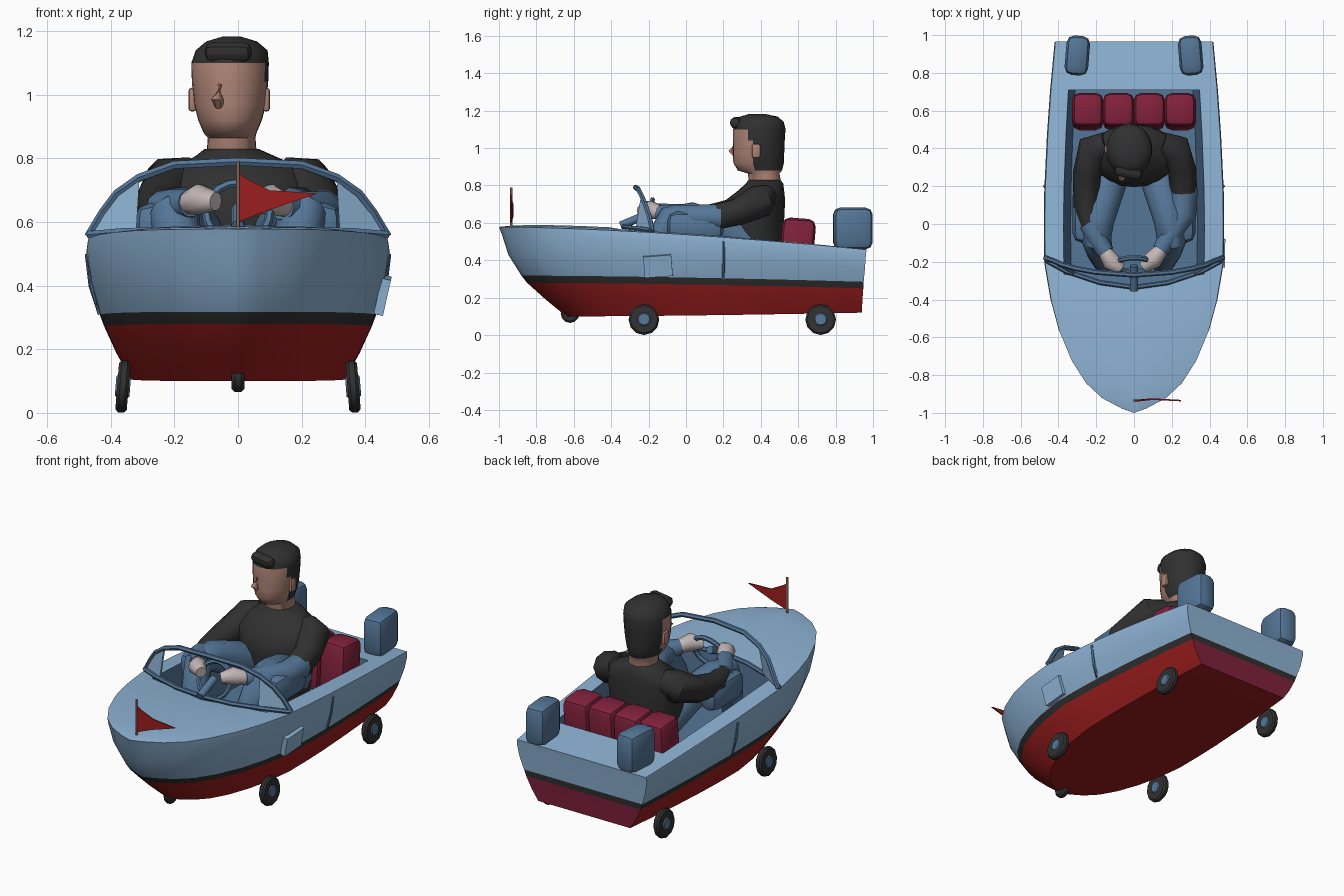
import bpy, bmesh, math
from mathutils import Vector

if "Cube" in bpy.data.objects:
    bpy.data.objects.remove(bpy.data.objects["Cube"])


def mat(name, r, g, b):
    m = bpy.data.materials.new(name)
    m.diffuse_color = (r, g, b, 1)
    m.use_nodes = True
    m.node_tree.nodes["Principled BSDF"].inputs["Base Color"].default_value = m.diffuse_color
    return m


LIGHT = mat("light blue", .27, .45, .66)
DARK = mat("denim blue", .09, .18, .31)
RED = mat("red", .34, .013, .013)
BLACK = mat("black", .03, .03, .03)
MAROON = mat("maroon", .22, .015, .045)
SKIN = mat("skin", .42, .23, .18)
HAND = mat("pale hand", .55, .47, .47)


def finish(bm, name, mats, rule=None, angle=40):
    """Turn a bmesh into a named object, coloured by rule and shaded."""
    bmesh.ops.remove_doubles(bm, verts=bm.verts, dist=.0005)
    bmesh.ops.recalc_face_normals(bm, faces=bm.faces)
    if rule:
        for f in bm.faces:
            f.material_index = rule(f.calc_center_median())
    me = bpy.data.meshes.new(name)
    bm.to_mesh(me)
    bm.free()
    ob = bpy.data.objects.new(name, me)
    bpy.context.collection.objects.link(ob)
    for m in mats:
        me.materials.append(m)
    bpy.ops.object.select_all(action='DESELECT')
    ob.select_set(True)
    bpy.context.view_layer.objects.active = ob
    bpy.ops.object.shade_smooth_by_angle(angle=math.radians(angle))
    return ob


def loft(name, rings, mats, rule=None, angle=50):
    bm = bmesh.new()
    vs = [[bm.verts.new(p) for p in r] for r in rings]
    n = len(vs[0])
    for a, b in zip(vs, vs[1:]):
        for k in range(n):
            bm.faces.new((a[k], a[(k + 1) % n], b[(k + 1) % n], b[k]))
    bm.faces.new(vs[0])
    bm.faces.new(vs[-1])
    return finish(bm, name, mats, rule, angle)


def stack(name, secs, mats, rule=None, n=20):
    """Horizontal ellipses (x, y, z, rx, ry)."""
    a = [2 * math.pi * k / n for k in range(n)]
    return loft(name, [[(x + rx * math.cos(t), y + ry * math.sin(t), z) for t in a]
                       for x, y, z, rx, ry in secs], mats, rule)


def limb(name, pts, m, n=10):
    """Tube through points (x, y, z, radius)."""
    P = [Vector(p[:3]) for p in pts]
    rings = []
    for i, p in enumerate(P):
        t = (P[min(i + 1, len(P) - 1)] - P[max(i - 1, 0)]).normalized()
        ref = Vector((0, 1, 0)) if abs(t.z) > .97 else Vector((0, 0, 1))
        s = t.cross(ref).normalized()
        u = s.cross(t)
        rings.append([p + pts[i][3] * (s * math.cos(a) + u * math.sin(a))
                      for a in (2 * math.pi * k / n for k in range(n))])
    return loft(name, rings, [m])


def box(name, loc, size, m, bevel=0, rot=(0, 0, 0), seg=2):
    bm = bmesh.new()
    bmesh.ops.create_cube(bm, size=1)
    bmesh.ops.scale(bm, vec=size, verts=bm.verts)
    if bevel:
        bmesh.ops.bevel(bm, geom=bm.edges[:], offset=bevel, segments=seg, profile=.5, affect='EDGES')
    ob = finish(bm, name, [m])
    ob.location, ob.rotation_euler = loc, rot
    return ob


def disc(name, loc, r, w, m, tilt):
    bm = bmesh.new()
    bmesh.ops.create_cone(bm, cap_ends=True, segments=12, radius1=r, radius2=r, depth=w)
    rim = [e for e in bm.edges if abs(e.verts[0].co.z - e.verts[1].co.z) < 1e-5]
    bmesh.ops.bevel(bm, geom=rim, offset=w * .25, segments=1, affect='EDGES')
    ob = finish(bm, name, [m])
    ob.location, ob.rotation_euler = loc, (0, tilt, 0)


# hull: levels (bow y, stern y, half width, bow z, stern z), stations (u, width factor)
levels = [(-.64, .94, .335, .10, .12), (-.75, .943, .38, .19, .18), (-.85, .948, .418, .28, .25),
          (-.88, .95, .432, .318, .285), (-.95, .957, .46, .43, .36),
          (-.985, .962, .475, .54, .43), (-1, .965, .47, .578, .457)]
stations = [(0, 0), (.012, .14), (.04, .36), (.08, .54), (.14, .70), (.22, .84), (.3, .93),
            (.4, 1), (.5, 1.005), (.6, 1), (.75, .97), (.87, .935), (1, .885)]
bm = bmesh.new()


def quad(m, *pts):
    bm.faces.new([bm.verts.new(p) for p in pts]).material_index = m


rows = [[Vector((w * f, yb + (ys - yb) * u, zb + (zs - zb) * u ** 1.6)) for u, f in stations]
        for yb, ys, w, zb, zs in levels]
mid = lambda p: Vector((0, p.y, p.z))
last = len(stations) - 1
for i in range(len(rows) - 1):
    a, b = rows[i], rows[i + 1]
    m = 0 if i < 2 else 1 if i == 2 else 2
    for j in range(last):
        quad(m, a[j], b[j], b[j + 1], a[j + 1])
    quad(4 if m == 0 else m, a[-1], b[-1], mid(b[-1]), mid(a[-1]))     # transom
inner, cen, flo, fc = [], [], [], []
for j, (u, f) in enumerate(stations):
    p, c = rows[-1][j], .025 * f * (1 - u)
    d = j == 7
    inner.append(Vector((p.x * .79, p.y - .05 * d, p.z + c * .6)))
    cen.append(Vector((0, p.y - .13 * d, p.z + c)))
    flo.append(Vector((p.x * .71, inner[j].y, .25)))
    fc.append(Vector((0, cen[j].y, .25)))
for j in range(last):
    quad(0, rows[0][j], rows[0][j + 1], mid(rows[0][j + 1]), mid(rows[0][j]))
    quad(2, rows[-1][j], inner[j], inner[j + 1], rows[-1][j + 1])
    if 7 <= j < 11:                                                   # cockpit well
        quad(3, inner[j], flo[j], flo[j + 1], inner[j + 1])
        quad(3, flo[j], fc[j], fc[j + 1], flo[j + 1])
    else:                                                             # fore and aft deck
        quad(2, inner[j], cen[j], cen[j + 1], inner[j + 1])
for j in (7, 11):
    quad(3, inner[j], cen[j], fc[j], flo[j])
bmesh.ops.remove_doubles(bm, verts=bm.verts, dist=.0005)
bmesh.ops.dissolve_degenerate(bm, edges=bm.edges, dist=.0005)
bmesh.ops.mirror(bm, geom=bm.verts[:] + bm.edges[:] + bm.faces[:], axis='X', merge_dist=.0005)
finish(bm, "hull", [RED, BLACK, LIGHT, DARK, MAROON])

# windshield frame, lower rim and side panels
half = [(.47, -.18, .555), (.425, -.195, .63), (.38, -.215, .69), (.31, -.235, .74), (.2, -.255, .78)]
arc = [(-x, y, z, .014) for x, y, z in half] + [(0, -.27, .79, .014)] + [(x, y, z, .014) for x, y, z in half[::-1]]
limb("windshield_frame", arc, DARK, 6)
limb("windshield_rim", [(x, y, z, .013) for x, y, z in
     [(-.47, -.19, .56), (-.36, -.25, .57), (-.18, -.31, .575), (0, -.335, .58),
      (.18, -.31, .575), (.36, -.25, .57), (.47, -.19, .56)]], DARK, 6)
for s in (-1, 1):
    q = [(.47, -.18, .555), (.425, -.195, .63), (.38, -.215, .69), (.31, -.235, .74), (.32, -.262, .57)]
    loft("windshield_side_panel", [[(s * x, y + o, z) for x, y, z in q] for o in (-.007, .007)], [LIGHT], angle=20)

# steering wheel and column
limb("steering_column", [(0, -.35, .585, .022), (0, -.22, .64, .022)], DARK, 8)
bpy.ops.mesh.primitive_torus_add(location=(0, -.215, .63), rotation=(1.2, 0, 0), major_segments=20,
                                 minor_segments=6, major_radius=.1, minor_radius=.014)
bpy.context.object.name = "steering_wheel"
bpy.context.object.data.materials.append(DARK)

# wheels
for s in (-1, 1):
    for y in (-.225, .72):
        tilt = math.pi / 2 - s * .08
        disc("tyre", (s * .362, y, .083), .082, .036, BLACK, tilt)
        disc("hub", (s * .362, y, .083), .042, .046, DARK, tilt)
disc("bow_wheel", (0, -.62, .115), .05, .04, BLACK, math.pi / 2)

# side step, side seams, motors, seat cushions
box("side_step", (.455, -.15, .37), (.03, .15, .115), LIGHT, rot=(.08, .22, 0))
for s in (-1, 1):
    limb("side_seam", [(s * .432, .2, .31, .01), (s * .46, .2, .4, .01), (s * .472, .2, .5, .01)], DARK, 6)
    box("motor", (s * .3, .892, .57), (.125, .21, .225), DARK, .04, (0, 0, s * .08))
for k in range(4):
    box("seat_cushion", (-.245 + k * .163, .595, .47), (.166, .18, .31), MAROON, .04, (-.08, 0, 0))

# flag
limb("flag_pole", [(0, -.935, .575, .007), (0, -.935, .79, .007)], SKIN, 6)
loft("flag", [[(x, -.935 + w + o, z) for x, w, z in
     [(0, 0, .60), (.09, .008, .635), (.25, .0, .69), (.1, .008, .70), (.03, 0, .735), (0, 0, .755)]]
     for o in (-.004, .004)], [RED], angle=20)

# driver: torso, head with hair by height and direction, nose, ears
stack("torso", [(0, .38, .3, .17, .13), (0, .37, .5, .2, .16), (0, .36, .62, .22, .165),
                (0, .37, .72, .23, .16), (0, .4, .77, .2, .125), (-.01, .42, .81, .12, .1),
                (-.02, .42, .83, .085, .085)], [BLACK])
stack("head", [(-.02, .425, .8, .08, .085), (-.02, .415, .865, .075, .085), (-.025, .395, .88, .083, .118),
               (-.025, .388, .92, .1, .135), (-.025, .388, .97, .113, .137), (-.025, .39, 1.04, .12, .138),
               (-.025, .392, 1.1, .122, .14), (-.02, .393, 1.14, .113, .13), (-.02, .39, 1.168, .08, .1),
               (-.02, .38, 1.183, .03, .04)], [SKIN, BLACK],
      lambda c: int(c.z > 1.105 or (c.z > .875 and c.y + .3 * c.x > .37)), 28)
limb("nose", [(-.055, .262, 1.03, .01), (-.065, .245, .985, .02), (-.06, .262, .965, .014)], SKIN, 6)
for x, y in ((.088, .375), (-.143, .395)):
    box("ear", (x, y, .985), (.025, .045, .075), SKIN, .01)
box("hair_fringe", (-.03, .275, 1.135), (.15, .06, .06), BLACK, .025, (.3, 0, -.2))

# arms and hands
limb("upper_arm_left", [(-.14, .43, .75, .06), (-.21, .4, .72, .09), (-.25, .26, .66, .075),
                        (-.255, .1, .63, .065), (-.22, -.03, .64, .055)], BLACK)
limb("forearm_left", [(-.235, 0, .64, .06), (-.2, -.07, .65, .055), (-.15, -.15, .66, .045)], DARK)
limb("hand_left", [(-.16, -.14, .66, .035), (-.12, -.2, .67, .05), (-.07, -.24, .665, .03)], HAND)
limb("upper_arm_right", [(.14, .43, .75, .06), (.21, .4, .72, .09), (.255, .28, .66, .075),
                         (.265, .16, .63, .07)], BLACK)
limb("forearm_right", [(.265, .19, .63, .073), (.26, .05, .63, .07), (.2, -.05, .64, .06),
                       (.14, -.14, .65, .045)], DARK)
limb("hand_right", [(.15, -.13, .65, .035), (.1, -.19, .67, .05), (.05, -.23, .66, .03)], HAND)

# legs
for s in (-1, 1):
    limb("leg", [(s * .1, .38, .46, .1), (s * .14, .2, .56, .095), (s * .19, .02, .63, .085),
                 (s * .2, -.08, .62, .08), (s * .18, -.15, .5, .07), (s * .15, -.22, .3, .055)], DARK)
    box("thigh_side", (s * .27, .05, .58), (.11, .3, .16), DARK, .05)
